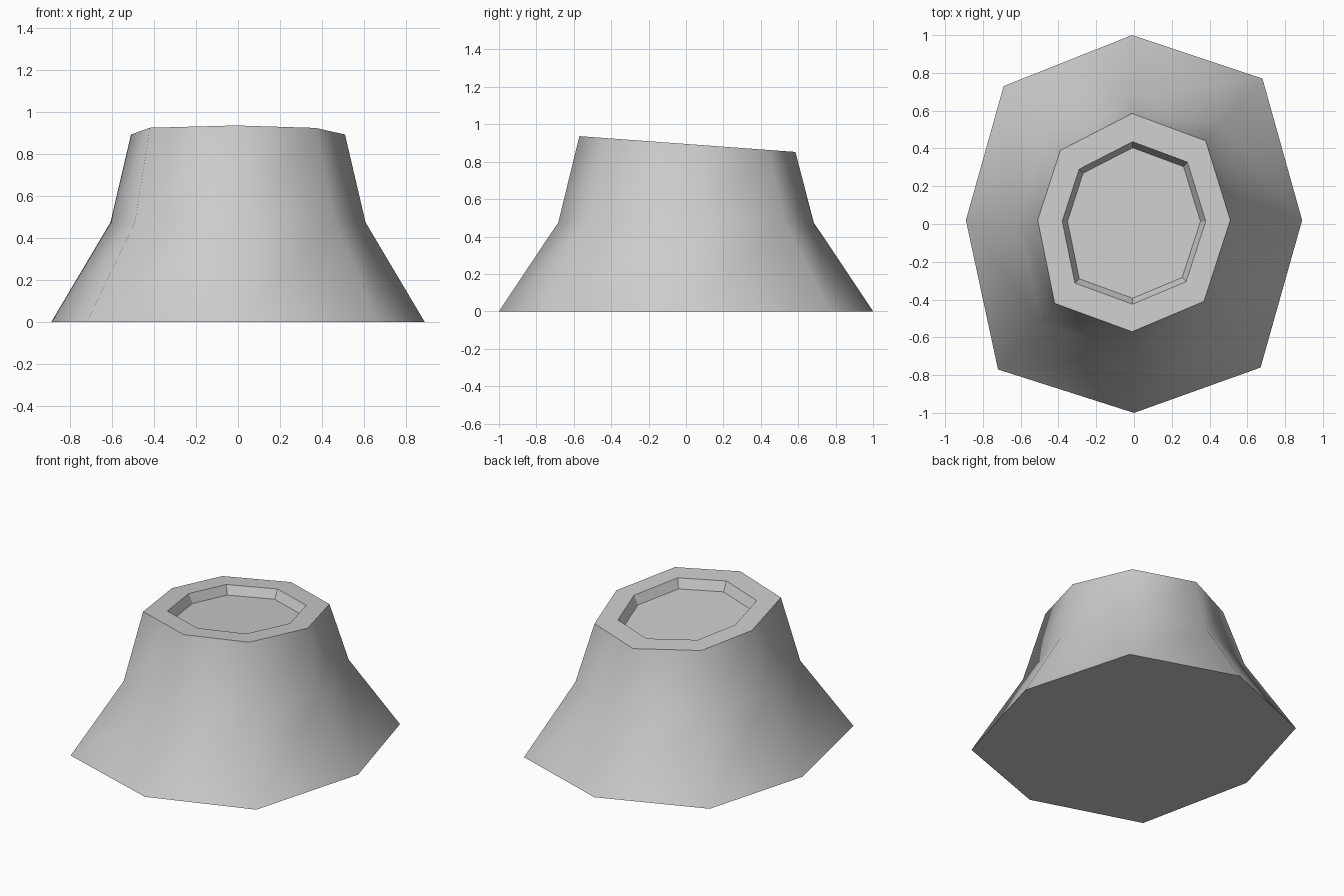
import bpy
import bmesh

default_cube = bpy.data.objects.get("Cube")
if default_cube:
    bpy.data.objects.remove(default_cube, do_unlink=True)


def make_material(name, colour):
    material = bpy.data.materials.new(name)
    material.use_nodes = True
    material.diffuse_color = colour
    material.node_tree.nodes["Principled BSDF"].inputs["Base Color"].default_value = colour
    return material


# Slightly uneven eight-sided outlines
base_outline = [(0.89, 0.02), (0.68, 0.77), (-0.01, 1), (-0.69, 0.73),
                (-0.89, 0.02), (-0.72, -0.77), (0, -1), (0.67, -0.76)]
rim_outline = [(0.51, 0.02), (0.38, 0.44), (-0.01, 0.585), (-0.39, 0.39),
               (-0.51, 0.02), (-0.42, -0.42), (-0.01, -0.57), (0.37, -0.41)]


def add_ring(mesh, outline, scale, height, slope=0.0):
    """Add one scaled outline whose height falls towards the back."""
    return [mesh.verts.new((x * scale, y * scale, height - slope * y * scale))
            for x, y in outline]


def bridge(mesh, lower, upper, smooth):
    """Join two rings with a band of quads."""
    count = len(lower)
    for i in range(count):
        j = (i + 1) % count
        face = mesh.faces.new((lower[i], lower[j], upper[j], upper[i]))
        face.smooth = smooth


bm = bmesh.new()
top_height = 0.895
tilt = 0.073
recess_depth = 0.06

# Flared body
foot = add_ring(bm, base_outline, 1, 0)
waist = add_ring(bm, base_outline, 0.683, 0.475)
rim = add_ring(bm, rim_outline, 1, top_height, tilt)
bridge(bm, foot, waist, True)
bridge(bm, waist, rim, True)
bm.faces.new(list(reversed(foot)))

# Tilted rim and shallow recess
lip = add_ring(bm, rim_outline, 0.745, top_height, tilt)
floor = add_ring(bm, rim_outline, 0.69, top_height - recess_depth, tilt)
bridge(bm, rim, lip, False)
bridge(bm, lip, floor, False)
bm.faces.new(floor)

bmesh.ops.recalc_face_normals(bm, faces=bm.faces)
mesh = bpy.data.meshes.new("flared_pedestal")
bm.to_mesh(mesh)
bm.free()

mesh.materials.append(make_material("light_grey", (0.6, 0.6, 0.6, 1)))
pedestal = bpy.data.objects.new("flared_pedestal", mesh)
bpy.context.collection.objects.link(pedestal)
